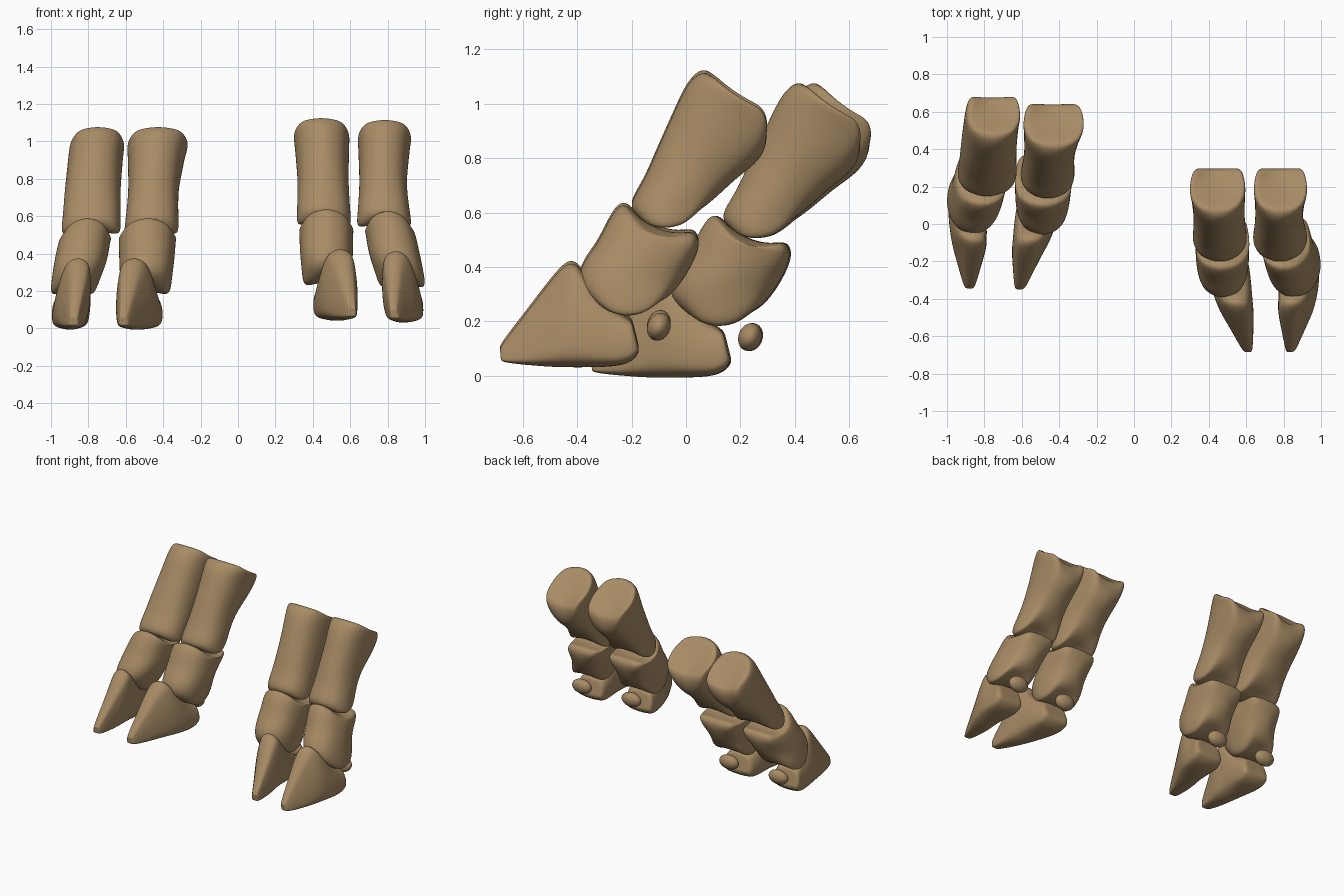
import bpy, bmesh
from mathutils import Vector

if "Cube" in bpy.data.objects:
    bpy.data.objects.remove(bpy.data.objects["Cube"])

bone = bpy.data.materials.new("tan bone")
bone.diffuse_color = (0.39, 0.26, 0.13, 1)
bone.use_nodes = True
bone.node_tree.nodes["Principled BSDF"].inputs["Base Color"].default_value = bone.diffuse_color
STEPS = [-1, -0.55, 0, 0.55, 1]


def finish(ob, levels):
    ob.data.materials.append(bone)
    for p in ob.data.polygons:
        p.use_smooth = True
    m = ob.modifiers.new("smooth", 'SUBSURF')
    m.levels = m.render_levels = levels


def spread(ranges, n):
    """Stretch a few (low, high) x ranges evenly over n stations."""
    out = []
    for i in range(n):
        t = i * (len(ranges) - 1) / (n - 1)
        a = min(int(t), len(ranges) - 2)
        out.append(Vector(ranges[a]).lerp(Vector(ranges[a + 1]), t - a))
    return out


def make_bone(name, sides, front_x, back_x, start=(0, 0, 0), end=(0, 0, 0),
              groove=0.0, off=(0, 0), lean=0.0, rounding=0.27):
    """Loft front/back side-view pairs; start/end = (bulge, front ridge, back ridge) of the joints."""
    n = len(sides)
    fx, bx = spread(front_x, n), spread(back_x, n)
    mids = [(Vector(f) + Vector(b)) / 2 for f, b in sides]
    bm = bmesh.new()
    grid = {}
    for i, (f, b) in enumerate(sides):
        f, b = Vector(f), Vector(b)
        near_end = i < 2 or i > n - 3
        for j, s in enumerate(STEPS):
            for k, d in enumerate(STEPS):
                if not (i in (0, n - 1) or j in (0, 4) or k in (0, 4)):
                    continue
                # round the section, least at the back of the joint ends
                r = rounding * (0.65 if d > 0 and near_end else 1)
                ds = d * (1 - r * s * s) * 1.05
                ss = s * (1 - r * d * d) * 1.07
                if d == 1:      # hollow along the back of the bone
                    ds -= groove * (1 - s * s) * (1 if near_end else 0.15)
                p = f.lerp(b, (ds + 1) / 2)
                lo, hi = fx[i].lerp(bx[i], (d + 1) / 2)
                if i in (0, n - 1):
                    axis = mids[0] - mids[1] if i == 0 else mids[-1] - mids[-2]
                    bulge, rf, rb = start if i == 0 else end
                    ridge = rf + (rb - rf) * (d + 1) / 2
                    p += axis.normalized() * (bulge * (1 - d * d) + ridge * (1 - s * s))
                y = p.x + off[0] + lean * (p.y - 0.55) / 0.4
                grid[i, j, k] = bm.verts.new(((lo + hi) / 2 + ss * (hi - lo) / 2, y, p.y + off[1]))

    def quad(*keys):
        bm.faces.new([grid[q] for q in keys])
    for a in range(4):
        for c in range(4):
            for i in (0, n - 1):
                quad((i, a, c), (i, a + 1, c), (i, a + 1, c + 1), (i, a, c + 1))
        for i in range(n - 1):
            for e in (0, 4):
                quad((i, a, e), (i + 1, a, e), (i + 1, a + 1, e), (i, a + 1, e))
                quad((i, e, a), (i + 1, e, a), (i + 1, e, a + 1), (i, e, a + 1))
    bmesh.ops.recalc_face_normals(bm, faces=bm.faces)
    me = bpy.data.meshes.new(name)
    bm.to_mesh(me)
    bm.free()
    ob = bpy.data.objects.new(name, me)
    bpy.context.collection.objects.link(ob)
    finish(ob, 3)


# Side-view stations (front point, back point) shared by all four toes
UPPER = [((.07, 1.125), (.30, .99)), ((.01, 1.085), (.34, .915)), ((-.045, .96), (.30, .81)),
         ((-.105, .83), (.19, .735)), ((-.155, .71), (.12, .665)), ((-.215, .625), (.06, .59)),
         ((-.165, .56), (.0, .555))]
MIDDLE = [((-.24, .615), (.04, .53)), ((-.285, .57), (.065, .485)), ((-.32, .49), (.02, .41)),
          ((-.385, .41), (-.02, .345)), ((-.395, .33), (-.06, .285)), ((-.33, .255), (-.12, .24))]
HOOF = [((-.20, .21), (-.17, .09)), ((-.25, .235), (-.215, .045)), ((-.33, .30), (-.33, .04)),
        ((-.405, .43), (-.42, .042)), ((-.46, .40), (-.48, .042)), ((-.57, .255), (-.57, .047)),
        ((-.685, .11), (-.68, .055))]

# Per toe: offset, lean, x ranges of upper bone, middle bone, hoof ridge and hoof sole
TOES = {
    "right_outer": ((.0, -.005), 0.0,
                    [(.645, .925), (.655, .895), (.64, .925)],
                    [(.68, .92), (.70, .965), (.765, 1.0)],
                    [(.80, .98), (.775, .955), (.77, .895), (.81, .85)],
                    [(.79, .99), (.785, 1.0), (.775, .97), (.815, .865)]),
    "right_inner": ((.0, .005), 0.0,
                    [(.30, .59), (.325, .585), (.32, .60)],
                    [(.335, .61), (.335, .61), (.355, .60)],
                    [(.41, .60), (.43, .62), (.49, .625), (.59, .63)],
                    [(.40, .60), (.405, .625), (.455, .645), (.58, .635)]),
    "left_inner": ((.335, -.043), 0.01,
                   [(-.585, -.265), (-.58, -.325), (-.605, -.325)],
                   [(-.63, -.335), (-.63, -.345), (-.62, -.37)],
                   [(-.60, -.41), (-.63, -.44), (-.635, -.50), (-.635, -.59)],
                   [(-.61, -.40), (-.64, -.405), (-.66, -.47), (-.64, -.58)]),
    "left_outer": ((.34, -.043), 0.045,
                   [(-.885, -.61), (-.92, -.635), (-.94, -.635)],
                   [(-.93, -.68), (-.975, -.70), (-1.0, -.775)],
                   [(-.99, -.81), (-.96, -.785), (-.91, -.785), (-.90, -.855)],
                   [(-.995, -.80), (-1.0, -.80), (-.98, -.80), (-.91, -.85)]),
}

for toe, (off, lean, ux, mx, ridge_x, sole_x) in TOES.items():
    # long upper bone with a grooved top and a rounded lower joint
    make_bone(toe + "_upper_bone", UPPER, ux, ux, (-.01, .01, -.06), (.02, -.02, -.03),
              .3, off, lean)
    # short middle bone with a saddle-shaped top
    make_bone(toe + "_middle_bone", MIDDLE, mx, mx, (-.055, .045, .01), (.035, -.02, -.03),
              .1, off)
    # wedge-shaped hoof bone
    make_bone(toe + "_hoof_bone", HOOF, ridge_x, sole_x, off=off, rounding=.18)
    # small bean-shaped bone behind the lower joint
    lo, hi = sole_x[0]
    bpy.ops.mesh.primitive_uv_sphere_add(segments=16, ring_count=10, radius=1,
                                         location=((lo + hi) / 2, -.10 + off[0], .185 + off[1]))
    ob = bpy.context.object
    ob.name = toe + "_bean_bone"
    ob.scale = (.075, .044, .053)
    ob.rotation_euler = (-.35, 0, 0)
    finish(ob, 1)
